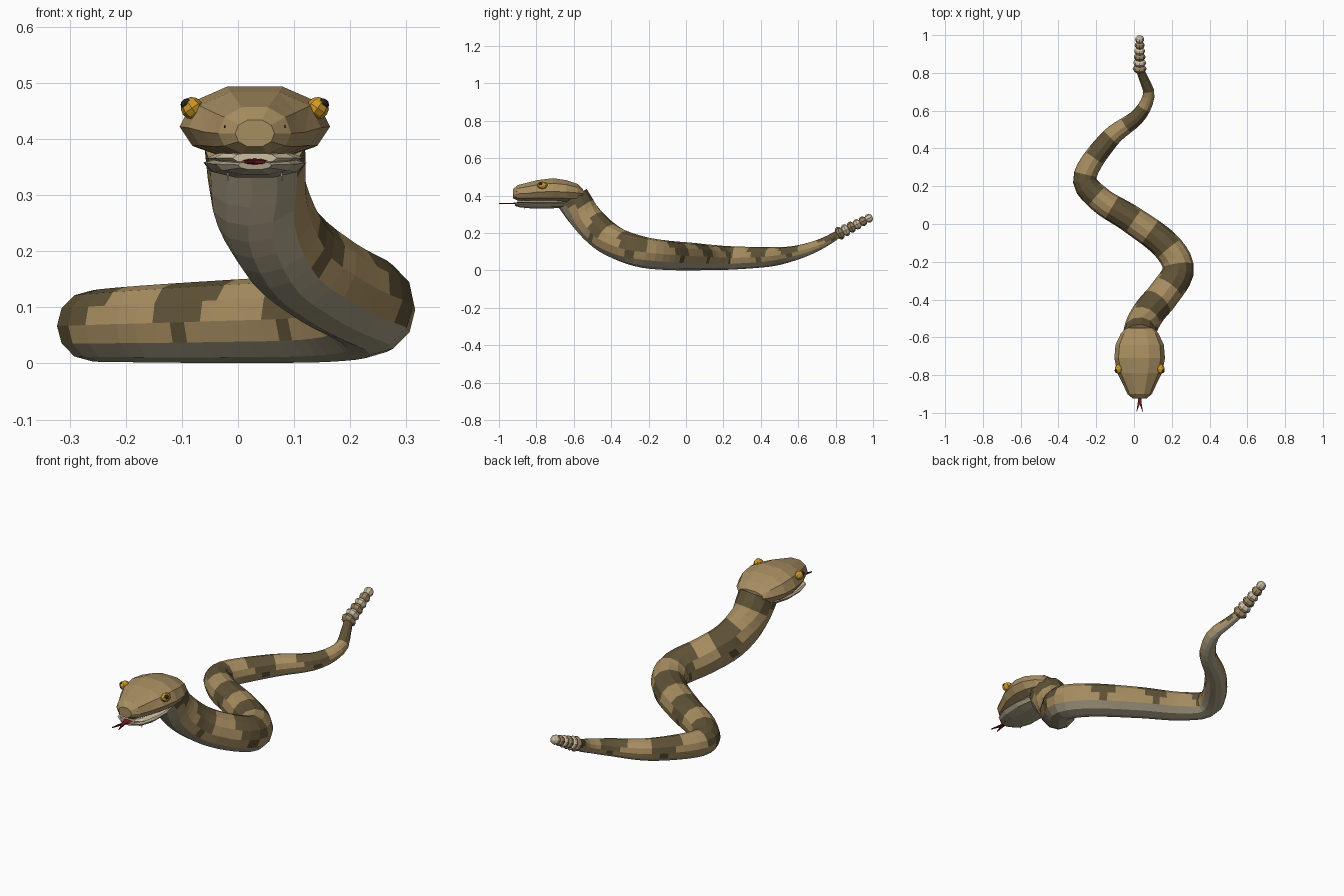
import bpy, bmesh, math
from mathutils import Vector, Matrix

if "Cube" in bpy.data.objects:
    bpy.data.objects.remove(bpy.data.objects["Cube"], do_unlink=True)

CX = 0.03  # head and rattle centre line


def material(name, *rgb):
    m = bpy.data.materials.new(name)
    m.use_nodes = True
    m.diffuse_color = (*rgb, 1)
    m.node_tree.nodes["Principled BSDF"].inputs["Base Color"].default_value = (*rgb, 1)
    return m


tan = material("tan scales", 0.39, 0.27, 0.12)
olive = material("dark olive bands", 0.115, 0.085, 0.037)
belly = material("grey beige belly", 0.39, 0.34, 0.23)
cream = material("cream", 0.62, 0.52, 0.36)
brown = material("rattle brown", 0.32, 0.23, 0.12)
amber = material("amber eye", 0.64, 0.33, 0.02)
black = material("dark pupil", 0.025, 0.02, 0.012)
red = material("tongue red", 0.16, 0.012, 0.015)


def finish(name, bm, *mats):
    bmesh.ops.recalc_face_normals(bm, faces=bm.faces)
    me = bpy.data.meshes.new(name)
    bm.to_mesh(me)
    bm.free()
    for m in mats:
        me.materials.append(m)
    ob = bpy.data.objects.new(name, me)
    bpy.context.collection.objects.link(ob)
    return ob


def loft(name, rings, mats, rule=None, triangles=False):
    """Skin a list of closed rings; rule(ring, side) picks the material."""
    bm = bmesh.new()
    vs = [[bm.verts.new(p) for p in r] for r in rings]
    n = len(rings[0])
    for i in range(len(vs) - 1):
        for j in range(n):
            k = (j + 1) % n
            f = bm.faces.new((vs[i][j], vs[i][k], vs[i + 1][k], vs[i + 1][j]))
            f.material_index = rule(i, j) if rule else 0
    bm.faces.new(vs[0])
    bm.faces.new(vs[-1])
    if triangles:
        bmesh.ops.triangulate(bm, faces=bm.faces, quad_method='SHORT_EDGE')
    return finish(name, bm, *mats)


def ball(name, loc, scale, mat, rot=None, seg=8, rings=6):
    bm = bmesh.new()
    bmesh.ops.create_uvsphere(bm, u_segments=seg, v_segments=rings, radius=1)
    m = Matrix.Translation(loc) @ (rot or Matrix()) @ Matrix.Diagonal((*scale, 1))
    bmesh.ops.transform(bm, matrix=m, verts=bm.verts)
    return finish(name, bm, mat)


# Body path: x, y, z, radius from neck to tail
path = [Vector(p) for p in (
    (0.03, -0.605, 0.385, 0.09), (0.04, -0.54, 0.29, 0.087), (0.085, -0.46, 0.205, 0.086),
    (0.16, -0.37, 0.145, 0.085), (0.235, -0.24, 0.1, 0.083), (0.165, -0.11, 0.082, 0.079),
    (-0.015, 0.025, 0.075, 0.074), (-0.18, 0.13, 0.07, 0.068), (-0.26, 0.25, 0.067, 0.062),
    (-0.13, 0.45, 0.073, 0.052), (0.02, 0.57, 0.09, 0.04), (0.078, 0.68, 0.124, 0.031),
    (0.055, 0.76, 0.162, 0.025), (0.03, 0.82, 0.198, 0.021))]


def spline(pts, steps):
    ext = [2 * pts[0] - pts[1]] + pts + [2 * pts[-1] - pts[-2]]
    out = []
    for a, b, c, d in zip(ext, ext[1:], ext[2:], ext[3:]):
        for s in range(steps):
            t = s / steps
            out.append(0.5 * (2 * b + (c - a) * t + (2 * a - 5 * b + 4 * c - d) * t ** 2
                              + (3 * b - a - 3 * c + d) * t ** 3))
    return out + [pts[-1]]


# Even spacing along the curve
fine = spline(path, 40)
dist = [0]
for a, b in zip(fine, fine[1:]):
    dist.append(dist[-1] + (b.xyz - a.xyz).length)
COUNT, SIDES = 58, 12
stations = []
for i in range(COUNT + 1):
    want = dist[-1] * i / COUNT
    stations.append(fine[min(range(len(dist)), key=lambda k: abs(dist[k] - want))])

rings = []
for i, p in enumerate(stations):
    t = (stations[min(i + 1, COUNT)].xyz - stations[max(i - 1, 0)].xyz).normalized()
    side = t.cross(Vector((0, 0, 1))).normalized()
    up = side.cross(t)
    ring = []
    for j in range(SIDES):
        a = math.tau * j / SIDES
        ring.append(p.xyz + p.w * (math.cos(a) * side + math.sin(a) * up))
    rings.append(ring)

PERIOD = 7
middle = min(range(COUNT), key=lambda k: (stations[k].xy - Vector((-0.05, 0.05))).length)


def body_colour(i, j):
    height = j if j < 6 else (-1 if j in (6, 11) else -2)
    if j in (7, 8, 9, 10):
        return 2
    off = abs((i - middle + PERIOD // 2) % PERIOD - PERIOD // 2)
    if height == -1:
        return int(off == 0)
    if height in (0, 5):
        return int(off <= 1)
    return int(off <= 2 and not (off == 2 and (i - middle) % PERIOD == 2))


loft("body", rings, (tan, olive, belly), body_colour)


# Head and jaw: stations of y, half width, bottom, widest height, top
def skull(name, stations, mat, sides):
    rings = []
    for y, w, lo, mid, hi in stations:
        ring = []
        for j in range(sides):
            a = math.tau * j / sides
            c, s = math.cos(a), math.sin(a)
            c = math.copysign(abs(c) ** 0.85, c)
            ring.append((CX + w * c, y, mid + s * (hi - mid if s > 0 else mid - lo)))
        rings.append(ring)
    return loft(name, rings, (mat,), triangles=True)


skull("head", (
    (-0.925, 0.035, 0.385, 0.41, 0.435), (-0.9, 0.065, 0.372, 0.41, 0.459),
    (-0.85, 0.088, 0.368, 0.412, 0.472), (-0.79, 0.118, 0.367, 0.42, 0.487),
    (-0.71, 0.134, 0.365, 0.422, 0.497), (-0.64, 0.128, 0.362, 0.42, 0.486),
    (-0.58, 0.1, 0.365, 0.415, 0.465), (-0.55, 0.07, 0.375, 0.41, 0.435)), tan, 10)
skull("lower_jaw", (
    (-0.915, 0.03, 0.345, 0.354, 0.36), (-0.885, 0.068, 0.336, 0.355, 0.363),
    (-0.82, 0.09, 0.33, 0.357, 0.366), (-0.73, 0.092, 0.33, 0.358, 0.368),
    (-0.64, 0.07, 0.335, 0.36, 0.37)), belly, 10)
skull("mouth_lining", (
    (-0.9, 0.04, 0.356, 0.366, 0.376), (-0.87, 0.074, 0.356, 0.366, 0.378),
    (-0.78, 0.089, 0.356, 0.366, 0.378), (-0.66, 0.08, 0.356, 0.366, 0.378)), cream, 8)

# Paired eyes, pupils, nostrils and fangs
for s, label in ((1, "left"), (-1, "right")):
    tilt = Matrix.Rotation(s * math.radians(35), 4, 'Y')
    ball(label + "_eye", (CX + s * 0.112, -0.768, 0.455), (0.02, 0.028, 0.02), amber, tilt)
    ball(label + "_pupil", (CX + s * 0.122, -0.776, 0.463), (0.011, 0.014, 0.009), black, tilt)
    ball(label + "_nostril", (CX + s * 0.049, -0.9, 0.421), (0.008, 0.009, 0.007), black)
    bm = bmesh.new()
    bmesh.ops.create_cone(bm, cap_ends=True, segments=6, radius1=0.001, radius2=0.007,
                          depth=0.05, matrix=Matrix.Translation((CX + s * 0.048, -0.862, 0.35)))
    finish(label + "_fang", bm, cream)

# Forked tongue, one flat outline thickened
outline = [(0, -0.955), (0.018, -1.0), (0.01, -0.945), (0.008, -0.86)]
outline += [(-x, y) for x, y in outline[:0:-1]]
rings = [[(CX + x, y, z) for x, y in outline] for z in (0.356, 0.362)]
loft("forked_tongue", rings, (red,))
ball("tongue_root", (CX, -0.9, 0.359), (0.024, 0.025, 0.006), red)

# Rattle beads shrinking towards the tip
start, end = Vector((CX, 0.822, 0.2)), Vector((CX, 0.977, 0.279))
turn = (end - start).to_track_quat('Z', 'Y').to_matrix().to_4x4()
for i in range(6):
    f = i / 5
    r = 0.037 - 0.013 * f
    ball(f"rattle_bead_{i + 1}", start.lerp(end, f), (r, r, 0.022), cream if i % 2 else brown, turn)
